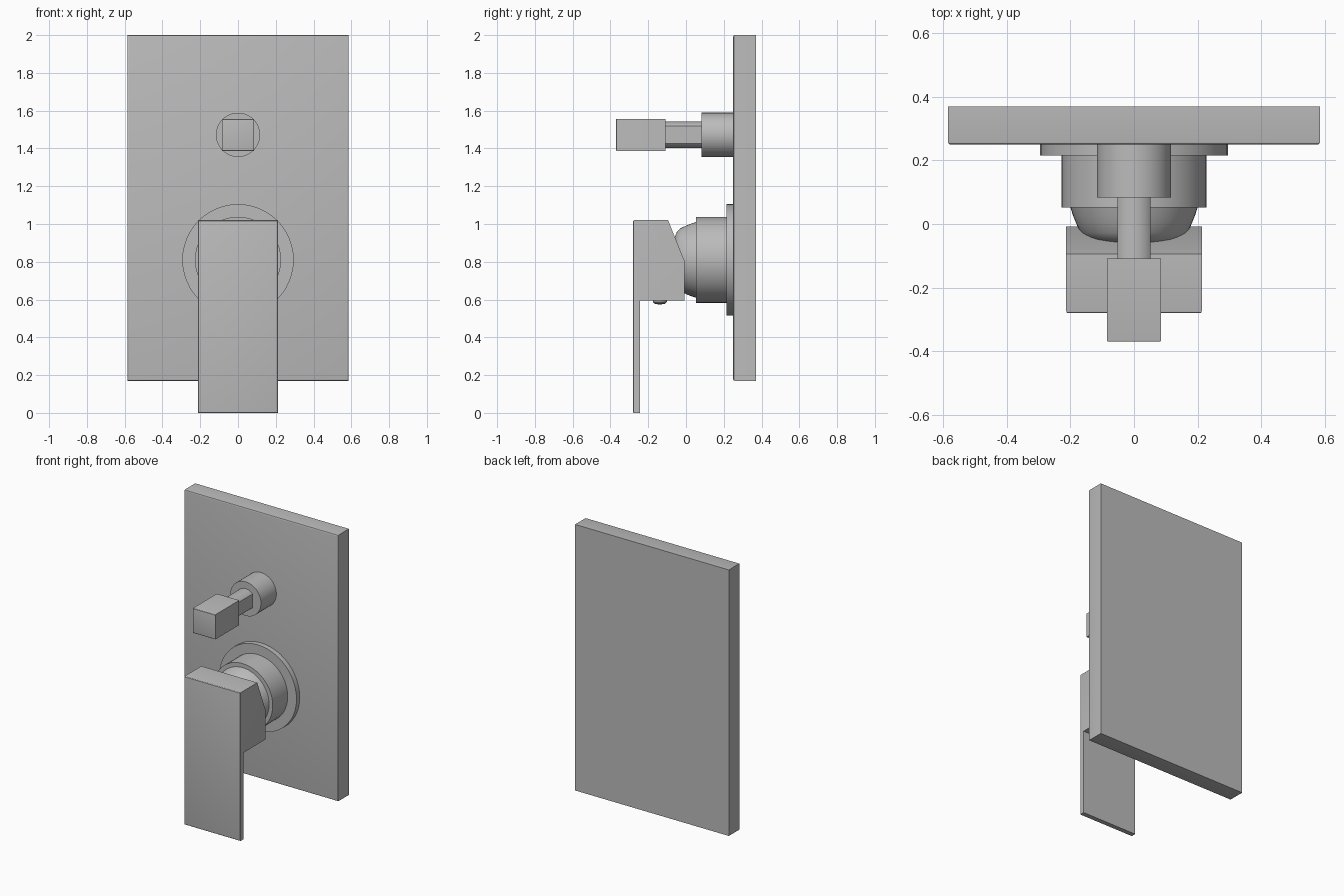
import bpy, bmesh, math
from mathutils import Matrix, Vector

cube = bpy.data.objects.get("Cube")
if cube:
    bpy.data.objects.remove(cube, do_unlink=True)

# Single metal colour
metal = bpy.data.materials.new("grey metal")
metal.use_nodes = True
GREY = (0.5, 0.5, 0.5, 1)
metal.diffuse_color = GREY
metal.node_tree.nodes["Principled BSDF"].inputs["Base Color"].default_value = GREY


def finish(name, bm, smooth=False):
    bmesh.ops.recalc_face_normals(bm, faces=bm.faces)
    mesh = bpy.data.meshes.new(name)
    bm.to_mesh(mesh)
    bm.free()
    mesh.materials.append(metal)
    obj = bpy.data.objects.new(name, mesh)
    bpy.context.collection.objects.link(obj)
    if smooth:
        bpy.ops.object.select_all(action='DESELECT')
        obj.select_set(True)
        bpy.context.view_layer.objects.active = obj
        bpy.ops.object.shade_smooth_by_angle(angle=math.radians(30))
    return obj


def prism(name, profile, half_width, round_front=0.0):
    """Extrude a (y, z) side profile across x, softening the front rim."""
    bm = bmesh.new()
    face = bm.faces.new([bm.verts.new((-half_width, y, z)) for y, z in profile])
    ext = bmesh.ops.extrude_face_region(bm, geom=[face])
    moved = [v for v in ext["geom"] if isinstance(v, bmesh.types.BMVert)]
    bmesh.ops.translate(bm, verts=moved, vec=(2 * half_width, 0, 0))
    bmesh.ops.recalc_face_normals(bm, faces=bm.faces)
    if round_front:
        front = min(y for y, z in profile)
        rim = [e for e in bm.edges if all(abs(v.co.y - front) < 1e-4 for v in e.verts)]
        bmesh.ops.bevel(bm, geom=rim, offset=round_front, segments=3,
                        profile=0.5, affect='EDGES')
    return finish(name, bm, True)


def box(name, half_width, y0, y1, z0, z1, round_front=0.0):
    return prism(name, [(y0, z0), (y1, z0), (y1, z1), (y0, z1)], half_width, round_front)


def lathe(name, profile, origin, axis=(0, -1, 0), steps=48):
    """Spin a (radius, distance) profile about an axis starting at origin."""
    bm = bmesh.new()
    verts = [bm.verts.new((r, 0, d)) for r, d in profile]
    edges = [bm.edges.new(pair) for pair in zip(verts, verts[1:])]
    bmesh.ops.spin(bm, geom=verts + edges, cent=(0, 0, 0), axis=(0, 0, 1),
                   angle=math.tau, steps=steps)
    bmesh.ops.remove_doubles(bm, verts=bm.verts, dist=1e-4)
    turn = Vector((0, 0, 1)).rotation_difference(Vector(axis)).to_matrix().to_4x4()
    bm.transform(Matrix.Translation(origin) @ turn)
    return finish(name, bm, True)


def disc(name, radius, y0, y1, z):
    depth = y1 - y0
    return lathe(name, [(0, 0), (radius, 0), (radius, depth), (0, depth)], (0, y1, z))


# Wall plate
box("wall_plate", 0.585, 0.25, 0.37, 0.17, 2.0, 0.008)

# Diverter: collar, stem with two side flats, square knob
KNOB_Z = 1.472
disc("diverter_collar", 0.117, 0.083, 0.25, KNOB_Z)
bm = bmesh.new()
bmesh.ops.create_cone(bm, cap_ends=True, segments=48, radius1=0.07, radius2=0.07, depth=0.21)
bm.transform(Matrix.Translation((0, -0.01, KNOB_Z)) @ Matrix.Rotation(math.pi / 2, 4, 'X'))
for side in (-1, 1):
    cut = bmesh.ops.bisect_plane(bm, geom=bm.verts[:] + bm.edges[:] + bm.faces[:],
                                 plane_co=(side * 0.052, 0, 0), plane_no=(side, 0, 0),
                                 clear_outer=True)
    rim = [e for e in cut["geom_cut"] if isinstance(e, bmesh.types.BMEdge)]
    bmesh.ops.holes_fill(bm, edges=rim)
finish("diverter_stem", bm, True)
box("diverter_knob", 0.085, -0.37, -0.108, KNOB_Z - 0.085, KNOB_Z + 0.085, 0.005)

# Mixer body: flange, barrel, domed cartridge cover
BODY_Z = 0.81
disc("mixer_flange", 0.295, 0.215, 0.25, BODY_Z)
disc("mixer_barrel", 0.228, 0.052, 0.215, BODY_Z)
lathe("cartridge_dome",
      [(0.2, 0), (0.192, 0.025), (0.182, 0.05), (0.168, 0.08), (0.15, 0.1),
       (0.125, 0.11), (0.08, 0.116), (0, 0.119)], (0, 0.052, BODY_Z))

# Handle: block with sloped back running down into a flat lever
prism("lever_handle",
      [(-0.28, 0), (-0.243, 0), (-0.243, 0.595), (-0.008, 0.595), (-0.008, 0.805),
       (-0.095, 1.02), (-0.28, 1.02)], 0.213, 0.006)

# Domed set screw under the handle
lathe("set_screw", [(0.038, 0), (0.038, 0.008), (0.028, 0.018), (0, 0.023)],
      (0, -0.138, 0.596), (0, 0, -1), 24)
